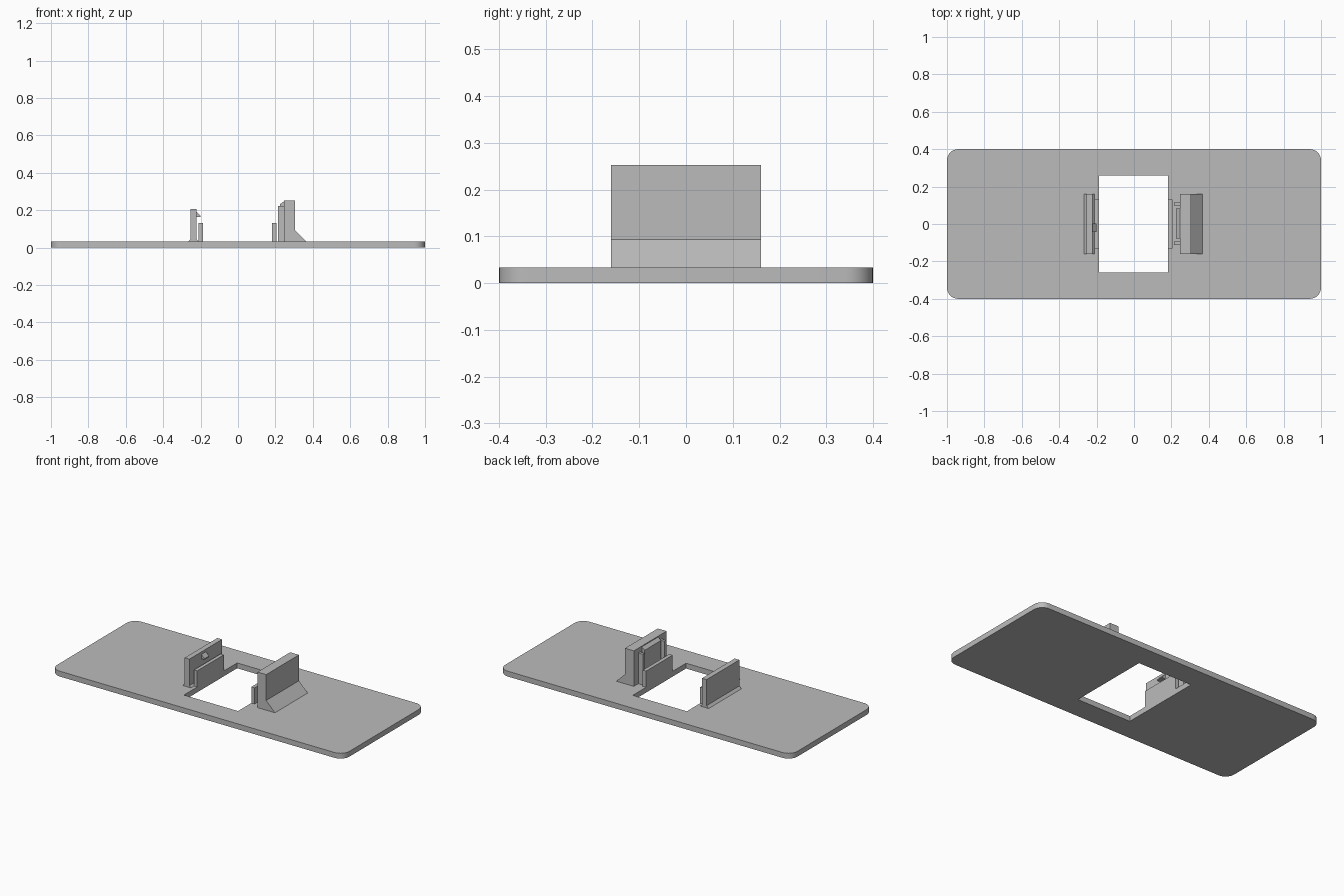
import bpy
import bmesh
from math import cos, sin, pi, radians
from mathutils import Vector

cube = bpy.data.objects.get("Cube")
if cube:
    bpy.data.objects.remove(cube, do_unlink=True)

# One grey plastic for everything
grey = bpy.data.materials.new("grey plastic")
grey.use_nodes = True
colour = (0.5, 0.5, 0.5, 1)
grey.diffuse_color = colour
grey.node_tree.nodes["Principled BSDF"].inputs["Base Color"].default_value = colour


def prism(name, points, offset):
    """Extrude a closed loop of 3D points along an offset."""
    bm = bmesh.new()
    face = bm.faces.new([bm.verts.new(p) for p in points])
    extruded = bmesh.ops.extrude_face_region(bm, geom=[face])["geom"]
    verts = [v for v in extruded if isinstance(v, bmesh.types.BMVert)]
    bmesh.ops.translate(bm, verts=verts, vec=Vector(offset))
    bmesh.ops.recalc_face_normals(bm, faces=bm.faces)
    mesh = bpy.data.meshes.new(name)
    bm.to_mesh(mesh)
    bm.free()
    mesh.materials.append(grey)
    obj = bpy.data.objects.new(name, mesh)
    bpy.context.collection.objects.link(obj)
    return obj


def side_profile(name, xz, y0, y1):
    return prism(name, [(x, y0, z) for x, z in xz], (0, y1 - y0, 0))


def box(name, x0, x1, y0, y1, z0, z1):
    return side_profile(name, [(x0, z0), (x1, z0), (x1, z1), (x0, z1)], y0, y1)


TOP = 0.033
BASE = TOP - 0.003   # parts sink slightly into the plate
HALF = 0.16          # half width of the clips

# Rounded plate with a rectangular opening
radius, steps = 0.06, 8
outline = []
for corner, (sx, sy) in enumerate([(1, 1), (-1, 1), (-1, -1), (1, -1)]):
    for i in range(steps + 1):
        a = (corner + i / steps) * pi / 2
        outline.append((sx * (1 - radius) + radius * cos(a),
                        sy * (0.4 - radius) + radius * sin(a), 0))
plate = prism("wall_plate", outline, (0, 0, TOP))
cutter = box("opening_cutter", -0.188, 0.182, -0.26, 0.26, -0.1, 0.1)
cutter.hide_render = True
cut = plate.modifiers.new("opening", "BOOLEAN")
cut.operation = "DIFFERENCE"
cut.solver = "EXACT"
cut.object = cutter
bpy.context.view_layer.objects.active = plate
plate.select_set(True)
bpy.ops.object.modifier_apply(modifier=cut.name)
bpy.data.objects.remove(cutter, do_unlink=True)
bpy.ops.object.shade_smooth_by_angle(angle=radians(30))

# Low lips along both sides of the opening
box("right_lip", -0.21, -0.188, -0.13, 0.13, BASE, 0.133)
box("left_lip", 0.182, 0.205, -0.13, 0.13, BASE, 0.133)

# Thin spring wall with a flared foot and a small catch
side_profile("spring_wall", [(-0.267, BASE), (-0.267, TOP), (-0.253, 0.047),
                             (-0.253, 0.208), (-0.221, 0.208), (-0.221, 0.044),
                             (-0.21, TOP), (-0.21, BASE)], -HALF, HALF)
side_profile("spring_catch", [(-0.224, 0.165), (-0.2, 0.165), (-0.2, 0.171),
                              (-0.224, 0.195)], -0.042, 0.003)

# Thick fixed wall with a sloping buttress
side_profile("fixed_wall", [(0.245, BASE), (0.365, BASE), (0.365, TOP),
                            (0.305, 0.093), (0.305, 0.253), (0.245, 0.253)],
             -HALF, HALF)

# Raised panel and two guide ribs on its inner face
side_profile("guide_panel", [(0.225, BASE), (0.248, BASE), (0.248, 0.25),
                             (0.225, 0.232)], -0.078, 0.082)
for name, y in (("front_guide_rib", -0.103), ("back_guide_rib", 0.107)):
    box(name, 0.213, 0.248, y - 0.009, y + 0.009, BASE, 0.223)
